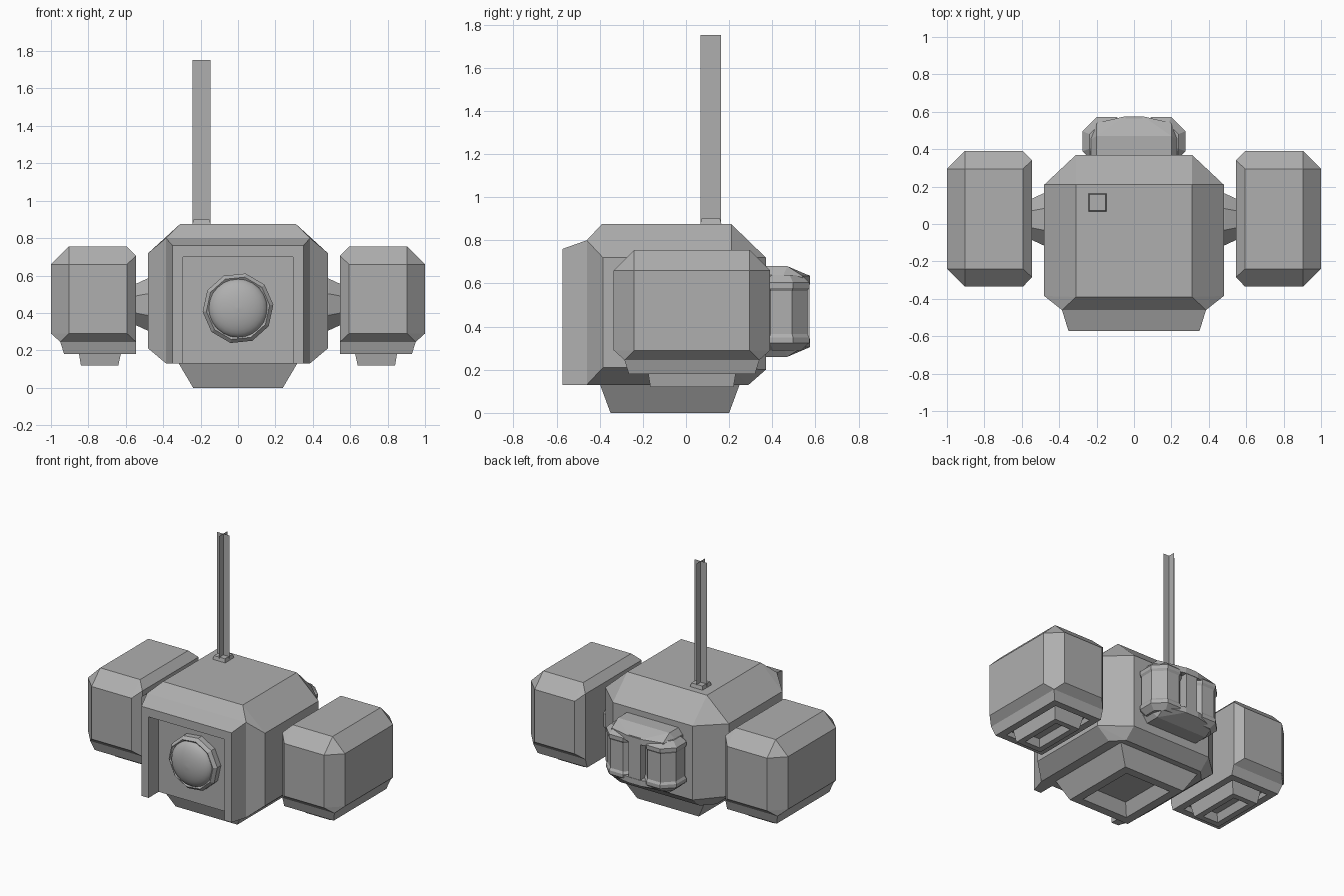
import bpy, bmesh, math
from mathutils import Matrix

if "Cube" in bpy.data.objects:
    bpy.data.objects.remove(bpy.data.objects["Cube"])

GREY = bpy.data.materials.new("mid_grey")
GREY.diffuse_color = (.43, .43, .43, 1)
GREY.use_nodes = True
GREY.node_tree.nodes["Principled BSDF"].inputs["Base Color"].default_value = GREY.diffuse_color


def finish(bm, name):
    bmesh.ops.recalc_face_normals(bm, faces=bm.faces[:])
    me = bpy.data.meshes.new(name)
    bm.to_mesh(me)
    bm.free()
    me.materials.append(GREY)
    ob = bpy.data.objects.new(name, me)
    bpy.context.collection.objects.link(ob)
    return ob


def box_points(x, y, z):
    return [(a, b, c) for a in set(x) for b in set(y) for c in set(z)]


def hull(name, *boxes):
    """Faceted block: convex hull of flat rectangles given as x, y, z ranges."""
    bm = bmesh.new()
    for b in boxes:
        for p in box_points(*b):
            bm.verts.new(p)
    r = bmesh.ops.convex_hull(bm, input=bm.verts[:])
    junk = list({v for v in r["geom_interior"] + r["geom_unused"]
                 if isinstance(v, bmesh.types.BMVert)})
    if junk:
        bmesh.ops.delete(bm, geom=junk, context='VERTS')
    bmesh.ops.dissolve_limit(bm, angle_limit=0.01, verts=bm.verts[:], edges=bm.edges[:])
    return finish(bm, name)


def foot(name, top, bottom, zt, zb, rim, depth, taper):
    """Tapered block with a recess sunk into its underside."""
    def ring(r, z, d=0):
        (x0, x1), (y0, y1) = r
        return [bm.verts.new(p) for p in ((x0 + d, y0 + d, z), (x1 - d, y0 + d, z),
                                          (x1 - d, y1 - d, z), (x0 + d, y1 - d, z))]
    bm = bmesh.new()
    rings = [ring(top, zt), ring(bottom, zb), ring(bottom, zb, rim),
             ring(bottom, zb + depth, rim + taper)]
    for a, b in zip(rings, rings[1:]):
        for i in range(4):
            j = (i + 1) % 4
            bm.faces.new((a[i], a[j], b[j], b[i]))
    bm.faces.new(rings[0])
    bm.faces.new(rings[-1])
    return finish(bm, name)


def lathe(name, profile, sides, loc, axis='Z', turn=0.0):
    """Closed turned shape from (radius, height) pairs."""
    bm = bmesh.new()
    rings = [[bm.verts.new((r * math.cos(t), r * math.sin(t), h))
              for t in (turn + 2 * math.pi * i / sides for i in range(sides))]
             for r, h in profile]
    for a, b in zip(rings, rings[1:]):
        for i in range(sides):
            j = (i + 1) % sides
            bm.faces.new((a[i], a[j], b[j], b[i]))
    bm.faces.new(rings[0])
    bm.faces.new(rings[-1])
    rot = {'Z': Matrix(), '-Y': Matrix.Rotation(math.pi / 2, 4, 'X'),
           'X': Matrix.Rotation(math.pi / 2, 4, 'Y')}[axis]
    bm.transform(Matrix.Translation(loc) @ rot)
    return finish(bm, name)


def mirror(ob):
    ob.modifiers.new("mirror", 'MIRROR').use_axis[0] = True
    return ob


# Main body: unevenly chamfered block
hull("body",
     ((-.31, .31), (-.39, .21), (.875,)),
     ((-.48, .48), (-.385, .21), (.21, .72)),
     ((-.385, .385), (-.46,), (.13, .80)),
     ((-.31, .31), (.37,), (.20, .72)),
     ((-.385, .385), (-.46, .21), (.13,)),
     ((-.31, .31), (.29,), (.13,)))

# Front hood: open-bottomed frame around the eye panel
bm = bmesh.new()
loops = []
for x, z, y in ((.385, .80, -.46), (.35, .76, -.573), (.295, .70, -.573), (.295, .70, -.455)):
    loops.append([bm.verts.new(p) for p in ((-x, y, .13), (-x, y, z), (x, y, z), (x, y, .13))])
for k in range(4):
    a, b = loops[k], loops[(k + 1) % 4]
    for i in range(3):
        bm.faces.new((a[i], a[i + 1], b[i + 1], b[i]))
for i in (0, 3):
    bm.faces.new([l[i] for l in loops])
finish(bm, "front_hood")

# Eye: ten-sided collar and shallow smooth dome
lathe("eye_collar", [(.19, 0), (.19, .045), (.17, .065), (.155, .055), (.155, 0)], 10,
      (0, -.455, .425), '-Y', .1)
dome = [(.16, 0)] + [(.158 * math.cos(t), .05 + .065 * math.sin(t))
                     for t in (math.radians(11 * i) for i in range(9))]
eye = lathe("eye_dome", dome, 24, (0, -.455, .425), '-Y')
for p in eye.data.polygons:
    p.use_smooth = len(p.vertices) == 4

# Hollow base under the body
foot("base", ((-.32, .32), (-.40, .25)), ((-.24, .24), (-.35, .20)), .135, 0, .06, .08, .04)

# Side pods with stepped undersides and hollow skids
mirror(hull("side_pod",
            ((.594, .904), (-.24, .295), (.755,)),
            ((1.0,), (-.24, .295), (.29, .66)),
            ((.545,), (-.285, .34), (.245, .705)),
            ((.594, .904), (-.335, .39), (.29, .66)),
            ((.56, .95), (-.285, .34), (.245,))))
mirror(foot("pod_step", ((.545, .95), (-.285, .34)), ((.545, .93), (-.265, .32)),
            .245, .18, .05, .03, .01))
mirror(foot("pod_skid", ((.62, .855), (-.18, .235)), ((.64, .84), (-.165, .22)),
            .21, .12, .04, .05, .02))

# Shoulder joints between body and pods
mirror(lathe("shoulder_joint", [(.155, -.02), (.15, .02), (.115, .09)], 8,
             (.465, .025, .445), 'X', math.pi / 8))

# Backpack: two banded tanks, centre spine, caps above and below
tank = [(.10, .29), (.14, .325), (.14, .35), (.13, .365), (.13, .565),
        (.14, .58), (.14, .605), (.10, .64)]
mirror(lathe("tank", tank, 8, (.145, .442, 0), 'Z', math.pi / 8))
hull("backpack_core", ((-.235, .235), (.36, .43), (.30, .64)))
hull("backpack_spine", ((-.045, .045), (.36, .572), (.31, .64)))
for name, outer, mid, inner in (("backpack_top_cap", .68, .635, .595),
                                ("backpack_bottom_cap", .26, .305, .345)):
    hull(name,
         ((-.20, .20), (.36, .47), (outer,)),
         ((-.235, .235), (.36, .45), (mid, inner)),
         ((-.20, .20), (.54,), (mid, inner)),
         ((-.05, .05), (.575,), (mid, inner)))

# Antenna: two crossed thin blades on a small socket
hull("antenna_socket", ((-.245, -.145), (.065, .165), (.87,)),
     ((-.238, -.152), (.072, .158), (.9,)))
bm = bmesh.new()
cx, cy = -.195, .115
for dx, dy in ((.047, 0), (0, .047)):
    bm.faces.new([bm.verts.new((cx + s * dx, cy + s * dy, z))
                  for s, z in ((-1, .88), (1, .88), (1, 1.752), (-1, 1.752))])
finish(bm, "antenna")
